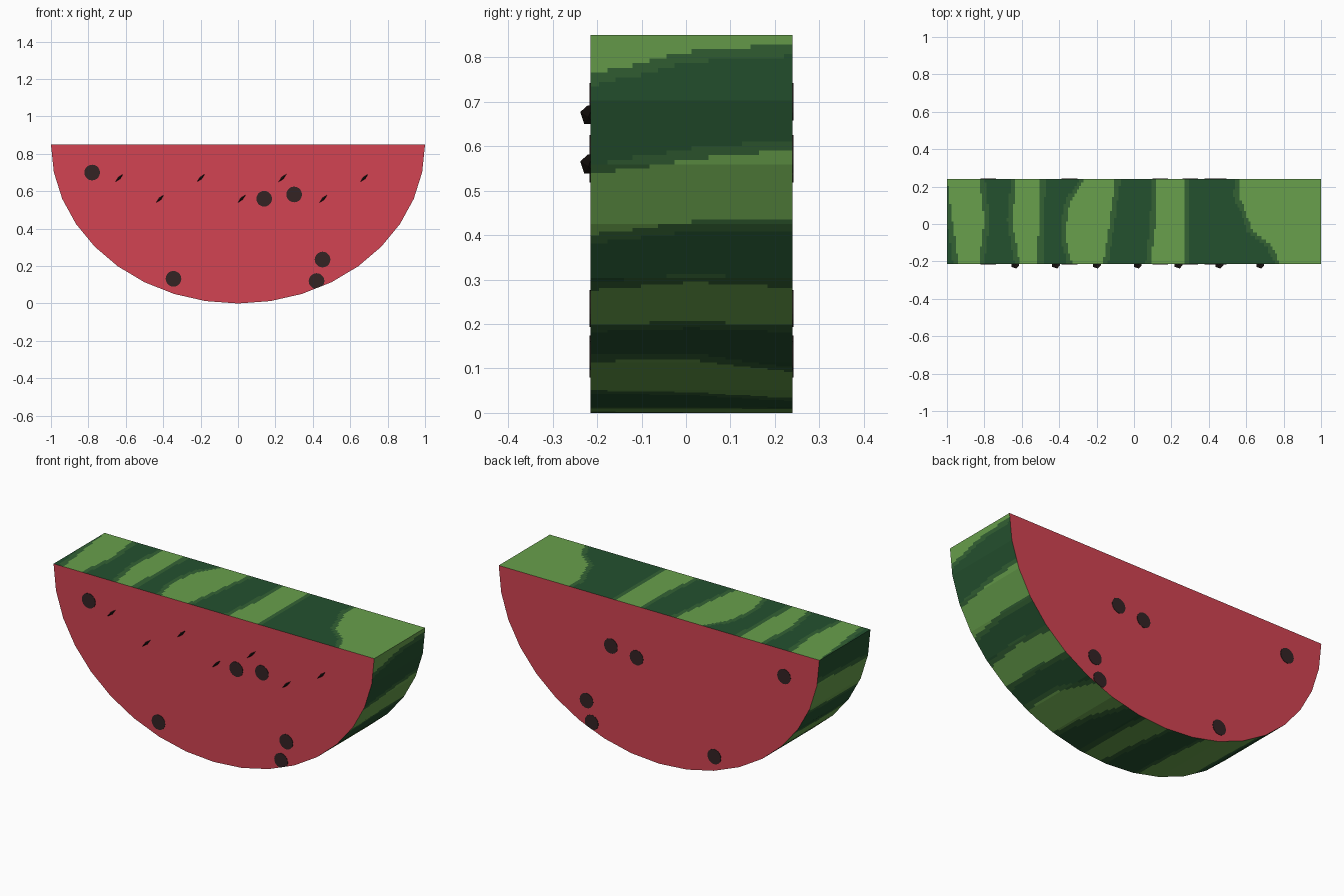
import bpy, bmesh, math

if "Cube" in bpy.data.objects:
    bpy.data.objects.remove(bpy.data.objects["Cube"])

H, Y0, Y1 = 0.85, -0.215, 0.24      # height, front and back of the slice


def material(name, r, g, b):
    lin = [((c / 255 + 0.055) / 1.055) ** 2.4 for c in (r, g, b)]
    m = bpy.data.materials.new(name)
    m.diffuse_color = (*lin, 1)
    m.use_nodes = True
    m.node_tree.nodes["Principled BSDF"].inputs["Base Color"].default_value = m.diffuse_color
    return m


LIGHT = material("light green", 104, 160, 76)
MID = material("middle green", 51, 97, 52)
DARK = material("dark green", 36, 81, 47)
FLESH = material("red flesh", 210, 68, 82)
SPOT = material("painted seed brown", 52, 35, 36)
SEED = material("seed black", 30, 23, 22)


def finish(name, bm, mats):
    mesh = bpy.data.meshes.new(name)
    bm.to_mesh(mesh)
    bm.free()
    for m in mats:
        mesh.materials.append(m)
    obj = bpy.data.objects.new(name, mesh)
    bpy.context.collection.objects.link(obj)


def arc(deg):
    t = math.radians(deg)
    return math.cos(t), H * (1 - math.sin(t))


# Stripes: edges sampled evenly from front to back, (start, end)
# On the curved rind, in degrees from the right-hand rim
RIND = [((6.1, 2.4, 1.4), (21.8, 19.2, 17.8)), ((32, 29.6, 29.6), (42.6, 40.9, 42.1)),
        ((50.2, 49.3, 50.4), (59.8, 59.2, 63.5)), ((70.2, 71.3, 74.7), (82, 82, 83)),
        ((88, 89, 91), (102, 103, 105)), ((124, 125, 127), (135, 136, 138)),
        ((147, 146, 147), (158, 158, 159)), ((169, 170, 171), (185, 185, 185))]
# On the flat top, in x
TOP = [((-1.1, -1.1), (-0.94, -0.97, -1.0)), ((-0.83, -0.80, -0.825), (-0.61, -0.65, -0.63)),
       ((-0.515, -0.51, -0.50), (-0.33, -0.36, -0.36, -0.34, -0.26)),
       ((-0.165, -0.13, -0.10), (0.09, 0.115, 0.12)),
       ((0.265, 0.265), (0.78, 0.74, 0.63, 0.60, 0.56, 0.57))]


def sample(vals, y):
    f = (y - Y0) / (Y1 - Y0) * (len(vals) - 1)
    i = min(int(f), len(vals) - 2)
    return vals[i] + (vals[i + 1] - vals[i]) * (f - i)


def stripe_index(u, y, stripes, border):
    for a, b in stripes:
        d = min(u - sample(a, y), sample(b, y) - u)
        if d > 0:
            return 2 if d > border else 1
    return 0


# Rind and top: a fine grid round the outline, coloured by the stripe rule
SUB, NT, NY = 14, 170, 24
path = []
for k in range(18):
    (xa, za), (xb, zb) = arc(k * 10), arc(k * 10 + 10)
    for s in range(SUB):
        f = s / SUB
        path.append((xa + (xb - xa) * f, za + (zb - za) * f))
n_rind = len(path)
path += [(-1 + 2 * i / NT, H) for i in range(NT)]
bm = bmesh.new()
grid = [[bm.verts.new((x, Y0 + (Y1 - Y0) * j / NY, z)) for j in range(NY + 1)] for x, z in path]
for i in range(len(path)):
    nxt = grid[(i + 1) % len(path)]
    for j in range(NY):
        f = bm.faces.new((grid[i][j], nxt[j], nxt[j + 1], grid[i][j + 1]))
        y = Y0 + (Y1 - Y0) * (j + 0.5) / NY
        if i < n_rind:
            f.material_index = stripe_index((i + 0.5) * 10 / SUB, y, RIND, 1.7)
        else:
            f.material_index = stripe_index(-1 + 2 * (i - n_rind + 0.5) / NT, y, TOP, 0.028)
finish("rind", bm, [LIGHT, MID, DARK])

# Red flesh on both cut sides
bm = bmesh.new()
outline = [arc(k * 10) for k in range(19)]
bm.faces.new([bm.verts.new((x, Y0, z)) for x, z in reversed(outline)])
bm.faces.new([bm.verts.new((x, Y1, z)) for x, z in outline])
bm.normal_update()
for f in bm.faces:
    if f.normal.y * f.calc_center_median().y < 0:
        f.normal_flip()
finish("flesh", bm, [FLESH])

# Painted seed spots: thin discs on both sides, kept inside the rind
bm = bmesh.new()
for cx, cz in [(-0.78, 0.70), (0.14, 0.56), (0.30, 0.583), (0.452, 0.235), (0.42, 0.12), (-0.345, 0.132)]:
    ring = []
    for k in range(20):
        a = math.tau * k / 20
        x, w = cx + 0.042 * math.cos(a), 1 - (cz + 0.042 * math.sin(a)) / H
        s = min(1, 0.996 / math.hypot(x, w))
        ring.append((x * s, H * (1 - w * s)))
    for y, out in ((Y0, -0.002), (Y1, 0.002)):
        hull = [bm.verts.new((x, y + d, z)) for d in (0, out) for x, z in ring]
        n = len(ring)
        faces = [bm.faces.new(hull[n:])]
        faces += [bm.faces.new((hull[k], hull[(k + 1) % n], hull[n + (k + 1) % n], hull[n + k]))
                  for k in range(n)]
        bmesh.ops.recalc_face_normals(bm, faces=faces)
        if faces[0].normal.y * out < 0:
            bmesh.ops.reverse_faces(bm, faces=faces)
finish("painted_seeds", bm, [SPOT])

# Raised seeds: thin lens shapes set diagonally in the front
bm = bmesh.new()
PROFILE = [(-0.021, 0.005), (-0.021, -0.014), (0.006, -0.023), (0.021, -0.006), (0.021, 0.005)]
for k in range(7):
    cx, cz = -0.635 + 0.2183 * k, 0.671 if k % 2 == 0 else 0.56
    pts = [(d, y, d) for d, y in PROFILE]
    pts += [(s * 0.005, -0.004, -s * 0.005) for s in (-1, 1)]
    verts = [bm.verts.new((cx + x, Y0 + y, cz + z)) for x, y, z in pts]
    bmesh.ops.convex_hull(bm, input=verts)
finish("raised_seeds", bm, [SEED])
